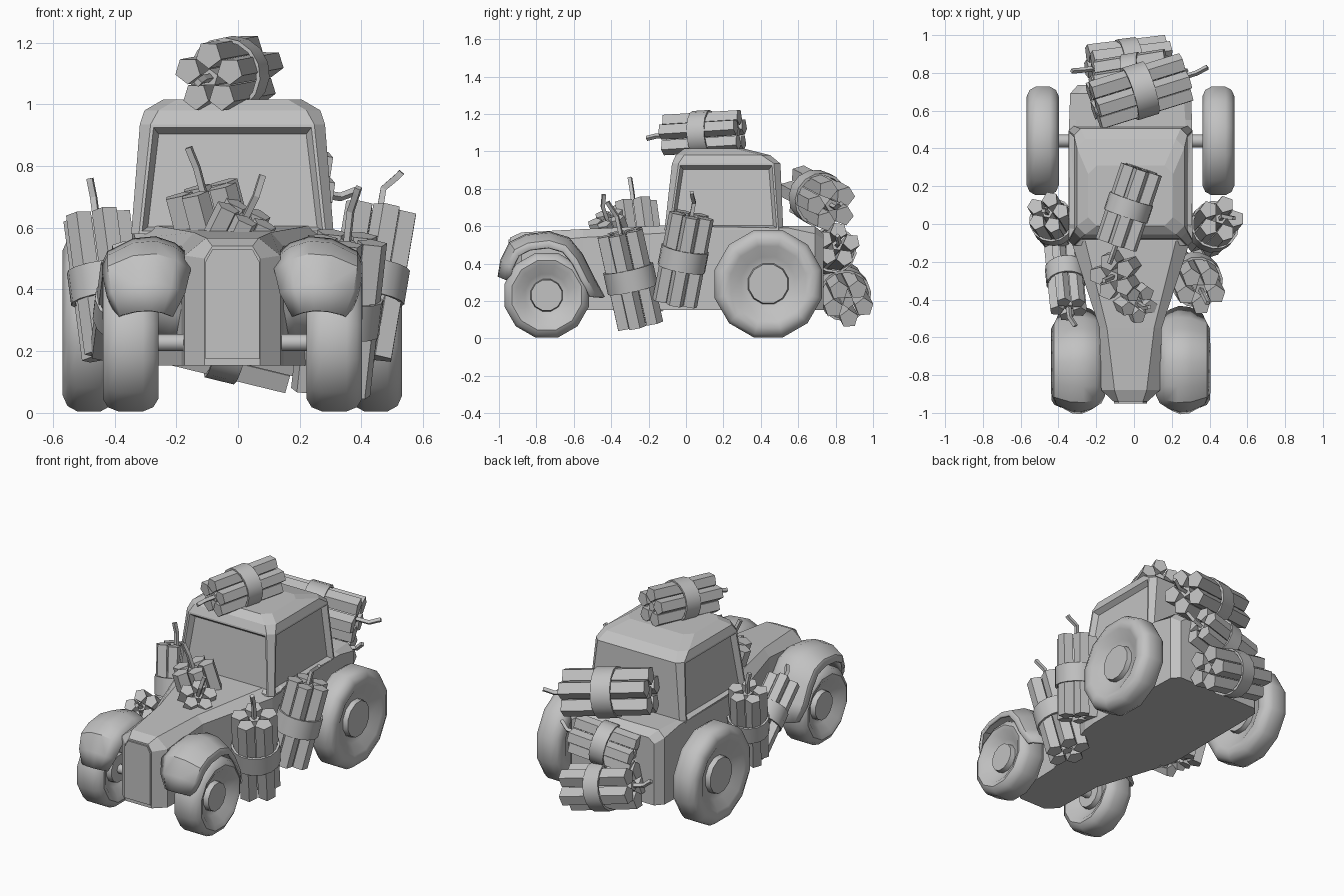
import bpy, bmesh, math
from mathutils import Vector

if "Cube" in bpy.data.objects:
    bpy.data.objects.remove(bpy.data.objects["Cube"], do_unlink=True)

CX = -0.018  # centre line of the vehicle

grey = bpy.data.materials.new("plain grey")
grey.use_nodes = True
grey.diffuse_color = (0.54, 0.54, 0.54, 1)
grey.node_tree.nodes["Principled BSDF"].inputs["Base Color"].default_value = (0.54, 0.54, 0.54, 1)


def make(name, bm, smooth=0):
    bmesh.ops.recalc_face_normals(bm, faces=bm.faces)
    mesh = bpy.data.meshes.new(name)
    bm.to_mesh(mesh)
    bm.free()
    mesh.materials.append(grey)
    ob = bpy.data.objects.new(name, mesh)
    bpy.context.collection.objects.link(ob)
    if smooth:
        bpy.ops.object.select_all(action='DESELECT')
        ob.select_set(True)
        bpy.context.view_layer.objects.active = ob
        bpy.ops.object.shade_smooth_by_angle(angle=math.radians(smooth))
    return ob


def loft(bm, rings, caps=True, closed=True, loop=False):
    """Bridge matching rings of points with quads."""
    vs = [[bm.verts.new(p) for p in r] for r in rings]
    n = len(vs[0])
    pairs = list(zip(vs, vs[1:])) + ([(vs[-1], vs[0])] if loop else [])
    for a, b in pairs:
        for i in range(n if closed else n - 1):
            j = (i + 1) % n
            bm.faces.new((a[i], a[j], b[j], b[i]))
    if caps and not loop:
        bm.faces.new(vs[0])
        bm.faces.new(vs[-1])


def circle(r, z, n, phase=0.0, cx=0, cy=0):
    return [(cx + r * math.cos(phase + math.tau * i / n),
             cy + r * math.sin(phase + math.tau * i / n), z) for i in range(n)]


# Lower body and bonnet, lofted from nose to tail
def section(y, w, shoulder, top_w, top, base=0.153):
    half = [(w, base), (w, shoulder), (top_w, top)]
    pts = half + [(-x, z) for x, z in reversed(half)]
    return [(CX + x, y, z) for x, z in pts]


bm = bmesh.new()
loft(bm, [section(-0.94, 0.09, 0.50, 0.065, 0.54),
          section(-0.88, 0.155, 0.51, 0.085, 0.567),
          section(-0.55, 0.165, 0.54, 0.125, 0.585),
          section(-0.09, 0.315, 0.565, 0.24, 0.605),
          section(0.0, 0.325, 0.60, 0.30, 0.605),
          section(0.55, 0.325, 0.59, 0.29, 0.60),
          section(0.69, 0.32, 0.56, 0.28, 0.60),
          section(0.735, 0.28, 0.53, 0.24, 0.56)])
make("body", bm)

# Raised grille panel on the nose
bm = bmesh.new()
loft(bm, [[(CX + x, y, z) for x, z in ((-.087, .175), (.087, .175), (.087, .49), (.065, .53), (-.065, .53), (-.087, .49))]
          for y in (-0.93, -0.95)])
make("grille", bm)


# Cab with recessed front and side windows
def cab_ring(w, front, back, z, c=0.045):
    half = [(w - c, front), (w, front + c), (w, back - c), (w - c, back)]
    return [(CX + x, y, z) for x, y in half + [(-x, y) for x, y in reversed(half)]]


bm = bmesh.new()
loft(bm, [cab_ring(0.328, -0.115, 0.52, 0.58, 0.025), cab_ring(0.300, -0.075, 0.505, 0.935, 0.035),
          cab_ring(0.285, -0.055, 0.45, 0.98), cab_ring(0.225, -0.01, 0.31, 1.015)])
bmesh.ops.recalc_face_normals(bm, faces=bm.faces)
bm.normal_update()
windows = [f for f in bm.faces if f.calc_area() > 0.12 and abs(f.normal.z) < 0.5 and f.normal.y < 0.5]
bmesh.ops.inset_individual(bm, faces=windows, thickness=0.014)
bmesh.ops.inset_individual(bm, faces=windows, thickness=0.025, depth=-0.03)
make("cab", bm)


# Wheels, turned around the x axis
def wheel(name, x, y, z, r, h):
    outer = [(.75, .02), (.75, .36), (.4, .38), (.5, .5), (.9, .70), (1, .82), (.82, .94), (.45, 1)]
    profile = outer + [(-a, b) for a, b in reversed(outer)]
    bm = bmesh.new()
    loft(bm, [circle(b * r, a * h, 12, math.pi / 12) for a, b in profile])
    ob = make(name, bm, 40)
    ob.location = (x, y, z)
    ob.rotation_euler = (0, math.pi / 2, 0)


def axle(name, y, z, r, half):
    bm = bmesh.new()
    loft(bm, [circle(r, s * half, 8) for s in (-1, 1)])
    ob = make(name, bm, 50)
    ob.location = (CX, y, z)
    ob.rotation_euler = (0, math.pi / 2, 0)


# Fender: a domed shell swept around the front wheel, narrowing at its front lip
def fender(name, side):
    arch = [(-1.0, .33, .62), (-.985, .42, .88), (-.94, .51, 1), (-.86, .55, 1), (-.73, .565, 1),
            (-.63, .535, 1), (-.56, .45, 1), (-.5, .33, 1), (-.44, .22, .8)]
    across = [(.14, .82), (.19, .94), (.25, 1), (.32, .98), (.40, .86), (.415, .76)]
    bm = bmesh.new()
    rings = [[(CX + side * (.29 + (x - .29) * t), -.745 + (y + .745) * k, .23 + (z - .23) * k)
              for x, k in across] for y, z, t in arch]
    loft(bm, rings, caps=False, closed=False)
    ob = make(name, bm, 35)
    shell = ob.modifiers.new("thickness", 'SOLIDIFY')
    shell.thickness = 0.015
    shell.offset = 0


for side, label in ((1, "left"), (-1, "right")):
    wheel("front_wheel_" + label, CX + side * 0.33, -0.745, 0.231, 0.234, 0.09)
    wheel("rear_wheel_" + label, CX + side * 0.465, 0.44, 0.292, 0.297, 0.085)
    fender("front_fender_" + label, side)
axle("front_axle", -0.745, 0.228, 0.028, 0.3)
axle("rear_axle", 0.44, 0.29, 0.035, 0.42)


# Stick bundle: five pentagonal sticks with points inward, core, strap and fuse
def bundle(name, start, end, radius, tip, turn):
    start, end, tip = Vector(start), Vector(end), Vector(tip)
    axis = end - start
    length = axis.length
    spin = axis.to_track_quat('Z', 'Y')
    r = radius / 2.497
    bm = bmesh.new()
    for i in range(5):
        a = turn + math.tau * i / 5
        d = 1.63 * r
        loft(bm, [circle(r * 0.97, z, 5, a + math.pi / 5, d * math.cos(a), d * math.sin(a))
                  for z in (0, length)])
    loft(bm, [circle(r * 0.62, z, 5, turn) for z in (0.01, length - 0.01)])
    sticks = make(name + "_sticks", bm)
    lo, hi = length * 0.39, length * 0.62
    bm = bmesh.new()
    loft(bm, [circle(radius * k, z, 15, turn) for k, z in ((.95, lo), (1.06, lo), (1.06, hi), (.95, hi))], loop=True)
    strap = make(name + "_strap", bm, 40)
    for ob in (sticks, strap):
        ob.location = start
        ob.rotation_mode = 'QUATERNION'
        ob.rotation_quaternion = spin
    # Kinked fuse from the end of the bundle to its tip
    out = axis.normalized()
    reach = (tip - end).length
    points = [end - out * 0.03, end + out * reach * 0.5, end.lerp(tip, 0.8) + out * reach * 0.08, tip]
    curve = bpy.data.curves.new(name + "_fuse", 'CURVE')
    curve.dimensions = '3D'
    curve.bevel_depth = 0.014
    curve.bevel_resolution = 0
    curve.use_fill_caps = True
    line = curve.splines.new('POLY')
    line.points.add(len(points) - 1)
    for p, co in zip(line.points, points):
        p.co = (*co, 1)
    line.use_smooth = False
    curve.materials.append(grey)
    bpy.context.collection.objects.link(bpy.data.objects.new(name + "_fuse", curve))


bundle("roof_bundle", (.04, .29, 1.11), (-.095, -.11, 1.085), .115, (-.13, -.21, 1.07), 0.3)
bundle("left_rear_bundle", (.38, -.06, .19), (.46, .03, .66), .122, (.53, .03, .78), 0.1)
bundle("left_front_bundle", (.30, -.24, .07), (.355, -.35, .565), .13, (.39, -.42, .73), 0.5)
bundle("right_rear_bundle", (-.40, -.04, .19), (-.46, .06, .64), .112, (-.48, .07, .76), 0.2)
bundle("right_front_bundle", (-.38, -.09, .20), (-.345, -.45, .48), .10, (-.31, -.54, .53), 0.7)
bundle("bonnet_bundle", (.0, -.22, .29), (-.115, -.28, .725), .125, (-.16, -.30, .86), 0.4)
bundle("small_bonnet_bundle", (-.12, -.32, .34), (.03, -.425, .645), .105, (.08, -.44, .77), 0.0)
bundle("tail_top_bundle", (-.21, .63, .79), (.27, .78, .71), .138, (.39, .83, .72), 0.6)
bundle("tail_middle_bundle", (-.19, .75, .44), (.18, .81, .50), .12, (.28, .81, .55), 0.2)
bundle("tail_low_bundle", (.18, .87, .19), (-.23, .82, .29), .133, (-.33, .81, .34), 0.9)
